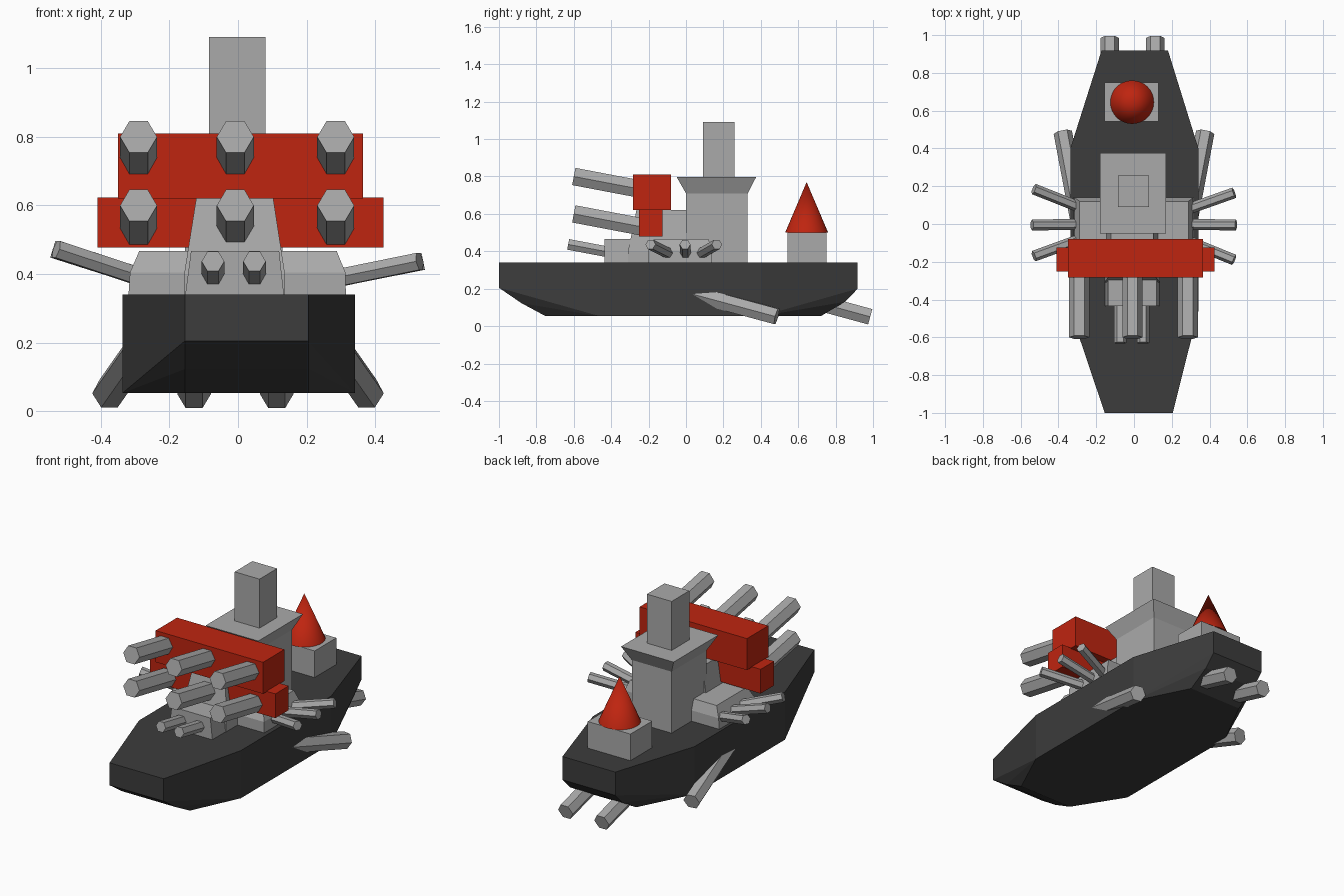
import bpy, bmesh, math
from mathutils import Vector

if "Cube" in bpy.data.objects:
    bpy.data.objects.remove(bpy.data.objects["Cube"])


def material(name, rgb):
    m = bpy.data.materials.new(name)
    m.diffuse_color = (*rgb, 1)
    m.use_nodes = True
    m.node_tree.nodes["Principled BSDF"].inputs["Base Color"].default_value = m.diffuse_color
    return m


DARK = material("dark hull grey", (0.045, 0.045, 0.045))
GREY = material("light grey", (0.40, 0.40, 0.40))
RED = material("red", (0.52, 0.018, 0.005))


def finish(name, bm, mat):
    bmesh.ops.recalc_face_normals(bm, faces=bm.faces)
    me = bpy.data.meshes.new(name)
    bm.to_mesh(me)
    bm.free()
    me.materials.append(mat)
    ob = bpy.data.objects.new(name, me)
    bpy.context.collection.objects.link(ob)
    return ob


def loft(name, rings, mat):
    """Join rings of points with quads and cap both ends."""
    bm = bmesh.new()
    vs = [[bm.verts.new(p) for p in r] for r in rings]
    n = len(vs[0])
    for a, b in zip(vs, vs[1:]):
        for i in range(n):
            j = (i + 1) % n
            bm.faces.new((a[i], a[j], b[j], b[i]))
    bm.faces.new(vs[0])
    bm.faces.new(vs[-1])
    return finish(name, bm, mat)


def rect(x0, x1, y0, y1, z):
    return [(x0, y0, z), (x1, y0, z), (x1, y1, z), (x0, y1, z)]


def box(name, x0, x1, y0, y1, z0, z1, mat):
    return loft(name, [rect(x0, x1, y0, y1, z0), rect(x0, x1, y0, y1, z1)], mat)


def barrel(name, base, tip, r):
    """Six-sided rod with its corners pointing sideways."""
    base, tip = Vector(base), Vector(tip)
    d = (tip - base).normalized()
    side = d.cross(Vector((0, 0, 1))).normalized()
    up = side.cross(d)
    ring = [side * math.cos(k * math.pi / 3) * r + up * math.sin(k * math.pi / 3) * r
            for k in range(6)]
    return loft(name, [[c + v for v in ring] for c in (base, tip)], GREY)


# Hull: convex skin over the deck outline, bottom outline and bow/stern keel steps
pts = []
for z in (0.34, 0.053):
    pts += [(-0.337, -0.46, z), (0.341, -0.46, z), (0.341, 0.40, z), (-0.337, 0.40, z)]
for y, z in ((-1, 0.34), (-1, 0.205), (-0.88, 0.123), (-0.75, 0.053)):
    pts += [(-0.155, y, z), (0.205, y, z)]
for y, z in ((0.918, 0.34), (0.918, 0.2), (0.85, 0.13), (0.72, 0.053)):
    pts += [(-0.172, y, z), (0.18, y, z)]
bm = bmesh.new()
for p in pts:
    bm.verts.new(p)
bmesh.ops.convex_hull(bm, input=bm.verts)
bmesh.ops.dissolve_limit(bm, angle_limit=0.01, verts=bm.verts, edges=bm.edges)
finish("hull", bm, DARK)

# Tower with flared top, and mast
loft("tower", [rect(-0.135, 0.13, 0.0, 0.33, 0.33), rect(-0.135, 0.13, 0.0, 0.33, 0.71),
               rect(-0.18, 0.17, -0.05, 0.375, 0.797)], GREY)
box("mast", -0.085, 0.08, 0.09, 0.258, 0.79, 1.092, GREY)

# Side gun house with bevelled shoulders
loft("gun_house", [rect(-0.32, 0.315, -0.2, 0.14, 0.33), rect(-0.315, 0.313, -0.2, 0.14, 0.405),
                   rect(-0.288, 0.288, -0.17, 0.12, 0.467)], GREY)

# Front turret and the pedestal rising behind it
loft("front_turret", [rect(-0.155, 0.135, -0.435, -0.2, 0.33),
                      rect(-0.137, 0.12, -0.435, -0.2, 0.467)], GREY)
loft("pedestal", [rect(-0.157, 0.137, -0.31, 0.02, 0.33), rect(-0.157, 0.137, -0.31, 0.02, 0.40),
                  rect(-0.122, 0.103, -0.265, 0.02, 0.62)], GREY)

# Red gun batteries
box("upper_battery", -0.35, 0.365, -0.283, -0.08, 0.62, 0.81, RED)
box("lower_battery", -0.41, 0.425, -0.252, -0.125, 0.478, 0.624, RED)
for x in (-0.29, -0.008, 0.285):
    for z in (0.80, 0.60):
        barrel("main_gun", (x, -0.2, z - 0.076), (x, -0.6, z), 0.054)

# Turret guns
for x in (-0.073, 0.048):
    barrel("turret_gun", (x, -0.35, 0.384), (x, -0.63, 0.437), 0.033)

# Side guns fanned out on both sides
for s, ztip, ys in ((-1, 0.472, (0.185, -0.005, -0.17)), (1, 0.437, (0.165, -0.005, -0.19))):
    for y in ys:
        x = 0.54 if abs(y) < 0.1 else 0.53
        barrel("side_gun", (s * 0.25, y * 0.4, 0.38), (s * x, y, ztip), 0.029)

# Stern house with cone
box("stern_house", -0.155, 0.13, 0.543, 0.75, 0.33, 0.50, GREY)
bm = bmesh.new()
bmesh.ops.create_cone(bm, cap_ends=True, segments=32, radius1=0.115, radius2=0, depth=0.27)
bmesh.ops.translate(bm, verts=bm.verts, vec=(-0.01, 0.645, 0.635))
cone = finish("stern_cone", bm, RED)
for f in cone.data.polygons:
    f.use_smooth = len(f.vertices) == 3
cone.data.set_sharp_from_angle(angle=math.radians(40))

# Tubes sloping down out of the hull sides and stern
for s in (-1, 1):
    barrel("side_tube", (s * 0.285, 0.0, 0.183), (s * 0.377, 0.485, 0.052), 0.049)
for x in (-0.128, 0.113):
    barrel("stern_tube", (x, 0.6, 0.155), (x, 0.985, 0.05), 0.049)
